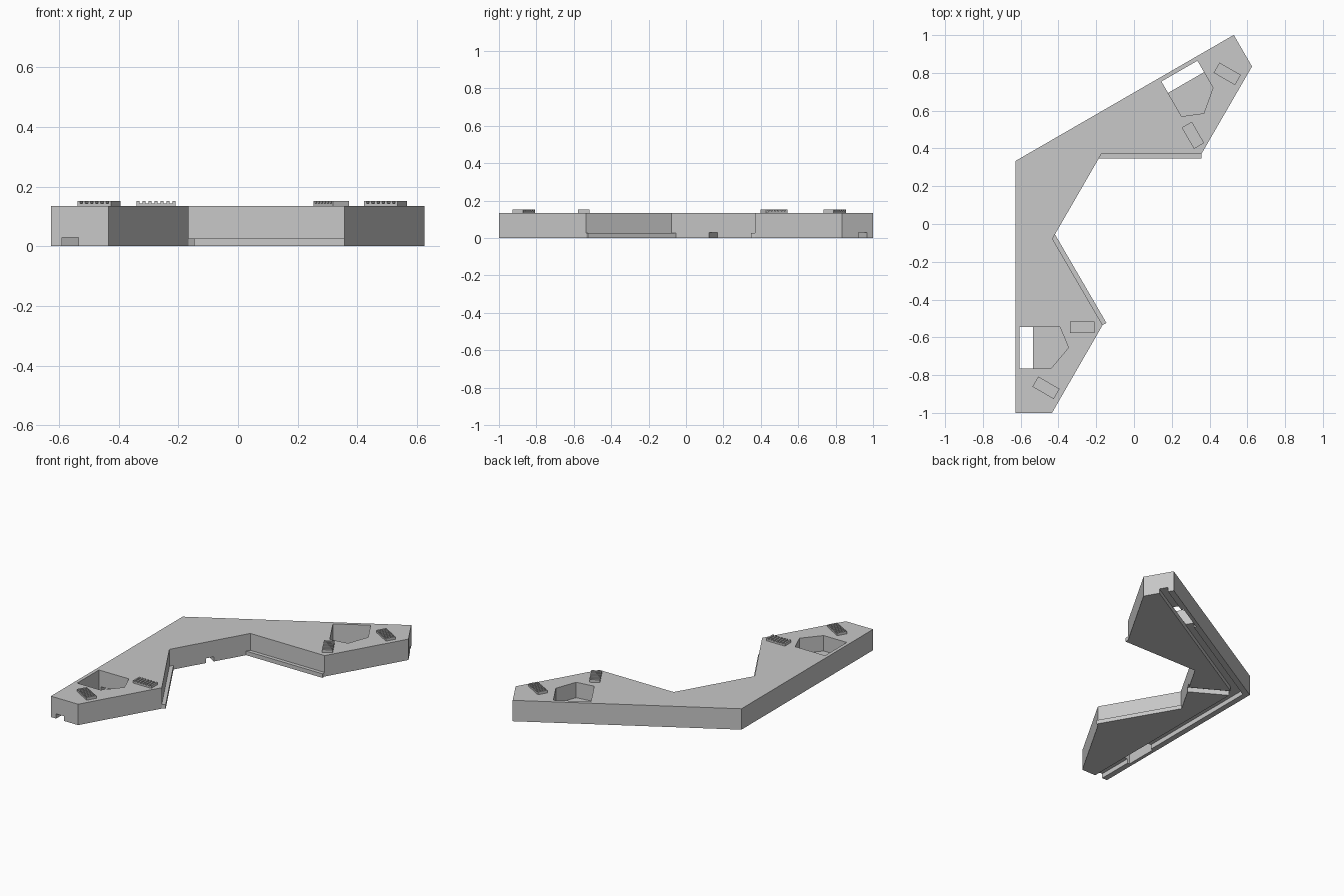
import bpy, bmesh
from math import radians, cos, sin
from mathutils import Vector, Matrix

if "Cube" in bpy.data.objects:
    bpy.data.objects.remove(bpy.data.objects["Cube"], do_unlink=True)

HEIGHT = 0.134
CORNER = Vector((-0.627, 0.334))
AXIS = Vector((cos(radians(-30)), sin(radians(-30))))

grey = bpy.data.materials.new("plain grey")
grey.use_nodes = True
grey.diffuse_color = (0.58, 0.58, 0.58, 1)
grey.node_tree.nodes["Principled BSDF"].inputs["Base Color"].default_value = grey.diffuse_color


def mirror(points):
    """Reflect plan points across the symmetry axis of the bracket."""
    result = []
    for p in points:
        d = Vector(p) - CORNER
        result.append(CORNER + 2 * d.dot(AXIS) * AXIS - d)
    return result


def prism(name, points, z0, z1):
    """Extrude a plan outline between two heights."""
    bm = bmesh.new()
    face = bm.faces.new([bm.verts.new((p[0], p[1], z0)) for p in points])
    extruded = bmesh.ops.extrude_face_region(bm, geom=[face])["geom"]
    tops = [v for v in extruded if isinstance(v, bmesh.types.BMVert)]
    bmesh.ops.translate(bm, vec=(0, 0, z1 - z0), verts=tops)
    bmesh.ops.recalc_face_normals(bm, faces=bm.faces)
    mesh = bpy.data.meshes.new(name)
    bm.to_mesh(mesh)
    bm.free()
    mesh.materials.append(grey)
    obj = bpy.data.objects.new(name, mesh)
    bpy.context.collection.objects.link(obj)
    return obj


def cut(target, points, z0, z1):
    cutter = prism("cutter", points, z0, z1)
    cutter.hide_render = True
    mod = target.modifiers.new("cut", "BOOLEAN")
    mod.operation, mod.solver, mod.object = "DIFFERENCE", "EXACT", cutter
    bpy.context.view_layer.objects.active = target
    bpy.ops.object.modifier_apply(modifier=mod.name)
    bpy.data.objects.remove(cutter, do_unlink=True)


def rectangle(centre, length, width, angle):
    turn = Matrix.Rotation(radians(angle), 2)
    return [Vector(centre) + turn @ Vector((sx * length / 2, sy * width / 2))
            for sx, sy in ((-1, -1), (1, -1), (1, 1), (-1, 1))]


# V-shaped body, one arm drawn and the other reflected
arm = [(-0.627, -1), (-0.434, -1), (-0.166, -0.535), (-0.432, -0.078)]
body = prism("bracket_body", [CORNER] + arm + mirror(arm)[::-1], 0, HEIGHT)

# Underside channels along the outer edges and the axis
channel = [(-0.59, -1.1), (-0.535, -1.1), (-0.535, 0.281), (-0.59, 0.313)]
pocket = [(-0.605, -0.765), (-0.44, -0.765), (-0.347, -0.655),
          (-0.392, -0.545), (-0.605, -0.545)]
window = rectangle((-0.57, -0.655), 0.07, 0.22, 0)
for side in (list, mirror):
    cut(body, side(channel), -0.1, 0.03)
    cut(body, side(pocket), 0.035, 0.3)
    cut(body, side(window), -0.1, 0.1)
cut(body, rectangle(CORNER + AXIS * 0.28, 0.42, 0.052, -30), -0.1, 0.03)

# Thin ledges along the foot of the inner edges
tip, inner = Vector(arm[2]), Vector(arm[3])
out = Vector((cos(radians(30)), sin(radians(30)))) * 0.023
along = Vector((cos(radians(60)), sin(radians(60)))) * 0.027
ledge = [tip, tip + out, inner + along, inner]
for label, side in (("front", list), ("back", mirror)):
    prism(label + "_ledge", side(ledge), 0, 0.026)

# Ribbed grip pads on top of each arm
for pad, centre, angle in (("inner", (-0.275, -0.547), 0), ("outer", (-0.466, -0.867), -30)):
    step = Matrix.Rotation(radians(angle), 2) @ Vector((0.13 / 13, 0))
    for label, side in (("front", list), ("back", mirror)):
        name = f"{label}_{pad}_pad"
        prism(name, side(rectangle(centre, 0.13, 0.062, angle)), HEIGHT, 0.144)
        for i in range(-3, 4):
            rib = rectangle(Vector(centre) + step * 2 * i, step.length, 0.062, angle)
            prism(name + "_rib", side(rib), 0.144, 0.151)
